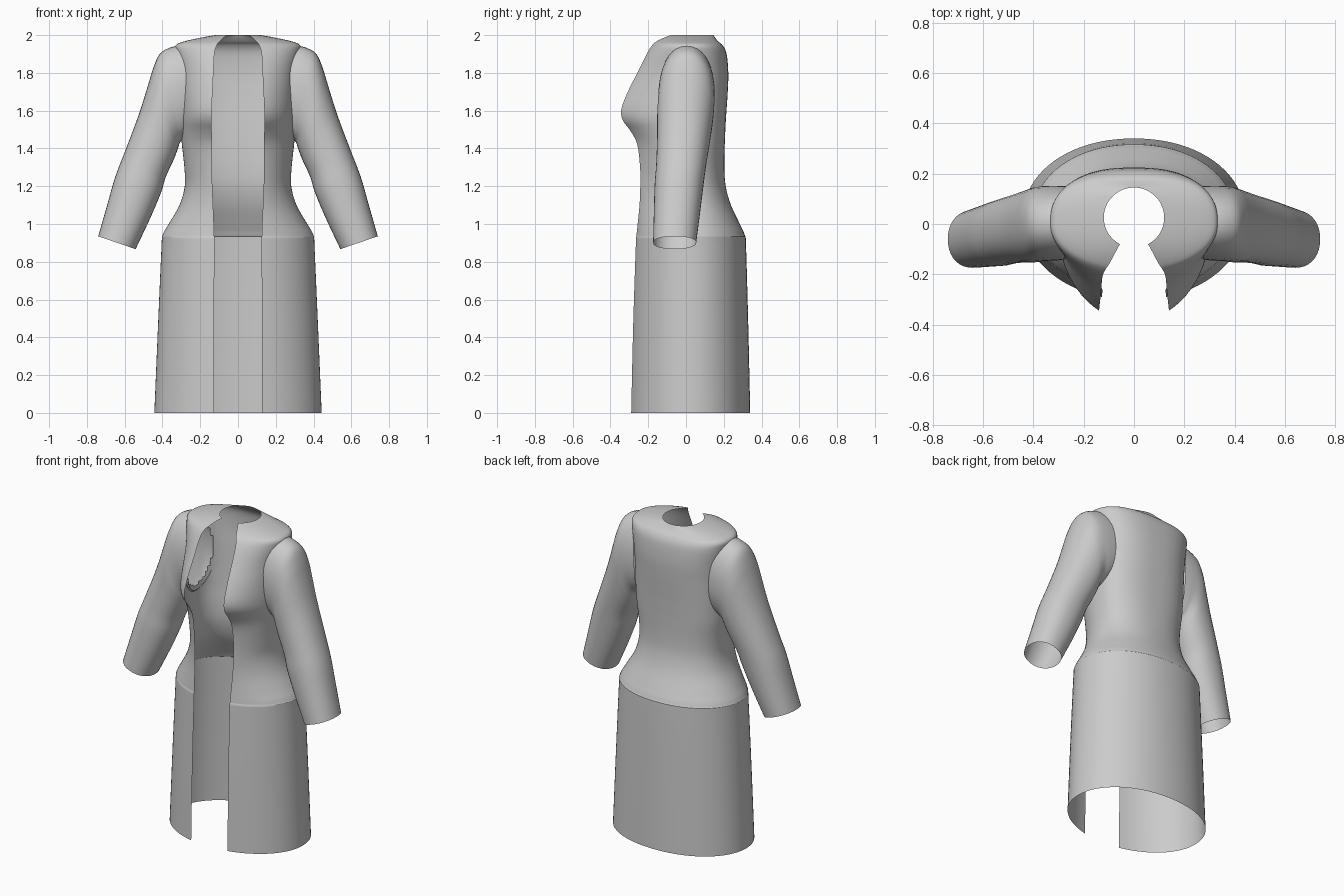
import bpy, math

def catmull(rows, steps):
    """Smoothly interpolate rows of numbers."""
    out = []
    for i in range(len(rows) - 1):
        a, b, c, d = rows[max(i - 1, 0)], rows[i], rows[i + 1], rows[min(i + 2, len(rows) - 1)]
        for s in range(steps):
            t = s / steps
            out.append([0.5 * (2*q + (r - p)*t + (2*p - 5*q + 4*r - w)*t*t + (3*q - p - 3*r + w)*t**3)
                        for p, q, r, w in zip(a, b, c, d)])
    return out + [list(rows[-1])]

def spow(v, e):
    return math.copysign(abs(v) ** e, v)

def make_object(name, rings, closed, keep=None):
    n = len(rings[0])
    verts = [p for r in rings for p in r]
    faces = []
    for i in range(len(rings) - 1):
        for j in range(n if closed else n - 1):
            k = (j + 1) % n
            f = (i*n + j, i*n + k, (i+1)*n + k, (i+1)*n + j)
            c = [sum(verts[v][a] for v in f) / 4 for a in range(3)]
            if keep is None or keep(*c):
                faces.append(f)
    me = bpy.data.meshes.new(name)
    me.from_pydata(verts, [], faces)
    ob = bpy.data.objects.new(name, me)
    bpy.context.collection.objects.link(ob)
    mod = ob.modifiers.new("mirror", 'MIRROR')
    mod.use_clip = True
    bpy.context.view_layer.objects.active = ob
    ob.select_set(True)
    bpy.ops.object.shade_smooth_by_angle(angle=math.radians(40))
    ob.select_set(False)
    return ob

# coat body: z, half width, front y, back y, centre y, opening half width, back squareness
body_keys = [
    (0.00, .443, -.290, .340, .02, .128, 2.1),
    (0.45, .424, -.280, .330, .02, .127, 2.1),
    (0.88, .405, -.266, .318, .02, .125, 2.1),
    (0.94, .400, -.262, .312, .02, .126, 2.1),
    (1.00, .367, -.256, .285, .02, .128, 2.1),
    (1.10, .310, -.246, .238, .01, .132, 2.2),
    (1.20, .282, -.242, .210, .01, .136, 2.3),
    (1.30, .284, -.243, .203, .00, .138, 2.4),
    (1.42, .297, -.258, .205, .00, .138, 2.5),
    (1.49, .302, -.292, .208, .00, .139, 2.5),
    (1.55, .305, -.335, .211, .00, .140, 2.5),
    (1.61, .305, -.342, .215, .00, .139, 2.5),
    (1.70, .306, -.308, .221, .00, .135, 2.5),
    (1.80, .310, -.258, .224, .00, .130, 2.6),
    (1.90, .328, -.208, .215, .00, .125, 2.6),
    (1.945, .330, -.180, .195, .00, .113, 2.6),
    (1.965, .290, -.158, .172, .00, .098, 2.5),
    (1.985, .205, -.120, .155, .01, .078, 2.3),
    (2.00, .120, -.080, .145, .025, .056, 2.0),
]

def body_ring(z, w, yf, yb, yc, g, n):
    start = math.asin(g / w)
    depth = (yc - yf) / math.cos(start)
    ring = []
    for i in range(17):                       # front edge to side
        a = start + (math.pi/2 - start) * i / 16
        ring.append((w * math.sin(a), yc - depth * math.cos(a), z))
    for i in range(1, 21):                    # side to centre back
        a = math.pi/2 * i / 20
        ring.append((w * spow(max(math.cos(a), 0), 2/n) if i < 20 else 0.0,
                     yc + (yb - yc) * spow(math.sin(a), 2/n), z))
    return ring

def outside_armhole(x, y, z):
    return x < .2 or ((y - .005) / .125) ** 2 + ((z - 1.69) / .215) ** 2 > 1

make_object("coat_body", [body_ring(*k) for k in catmull(body_keys, 4)], False, outside_armhole)

# sleeve: outer x, outer z, inner x, inner z, front y, back y, wrap around body
sleeve_keys = [
    (.315, 1.945, .292, 1.45, -.140, .150, .040),
    (.365, 1.932, .300, 1.44, -.145, .152, .025),
    (.415, 1.900, .308, 1.43, -.147, .151, .010),
    (.447, 1.830, .315, 1.41, -.150, .148, 0),
    (.475, 1.740, .325, 1.38, -.153, .142, 0),
    (.525, 1.580, .345, 1.33, -.153, .128, 0),
    (.602, 1.375, .382, 1.25, -.158, .107, 0),
    (.650, 1.250, .408, 1.165, -.166, .093, 0),
    (.690, 1.110, .465, 1.03, -.170, .076, 0),
    (.740, .935, .542, .867, -.174, .054, 0),
]

def sleeve_ring(xo, zo, xi, zi, yf, yb, wrap):
    ring = []
    for i in range(36):
        a = 2 * math.pi * i / 36
        c, s = spow(math.cos(a), .92), spow(math.sin(a), .92)
        ring.append(((xo + xi)/2 + c*(xo - xi)/2 - wrap*s*s,
                     (yf + yb)/2 + s*(yb - yf)/2,
                     (zo + zi)/2 + c*(zo - zi)/2))
    return ring

make_object("sleeves", [sleeve_ring(*k) for k in catmull(sleeve_keys, 4)], True)
